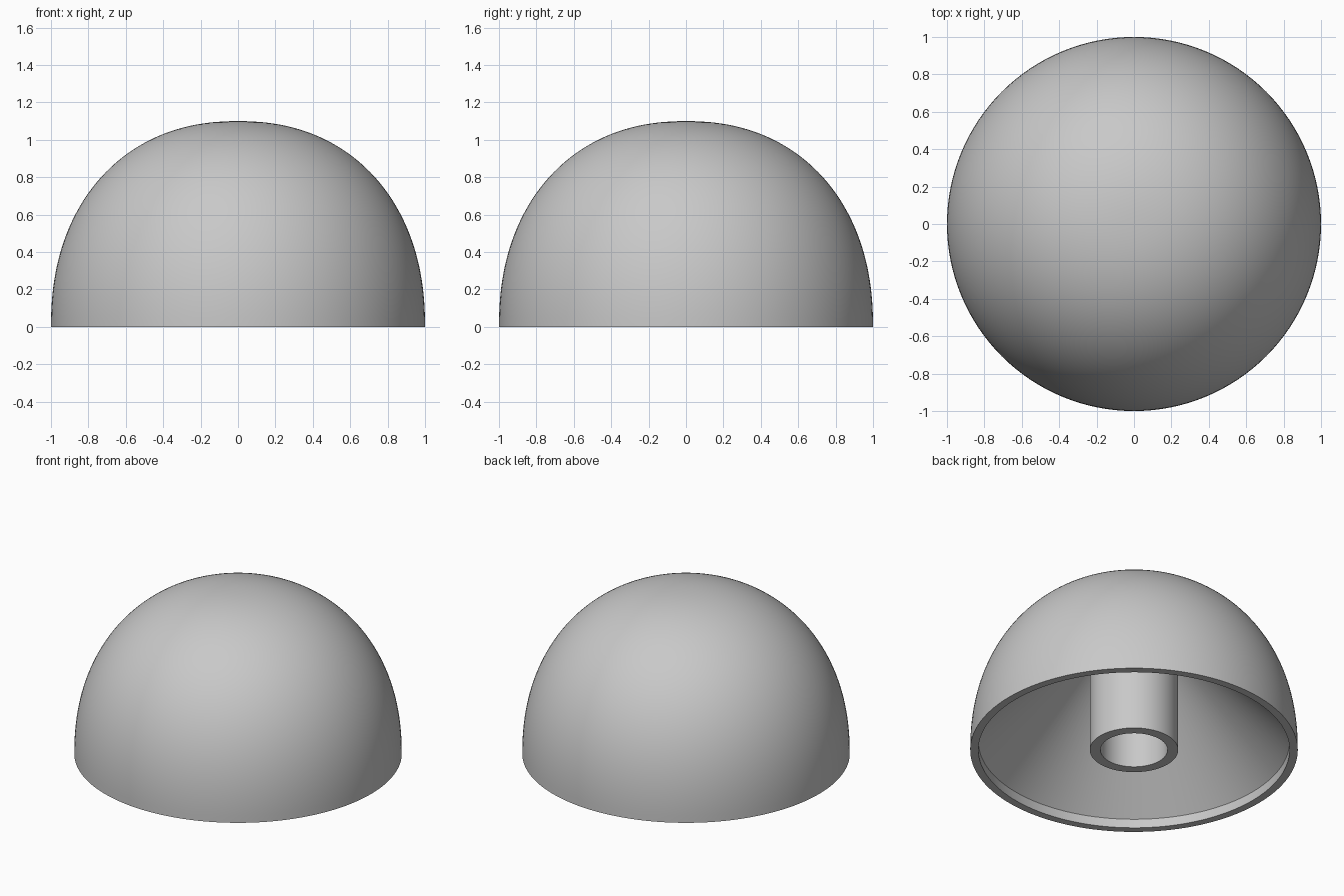
import bpy, bmesh, math

cube = bpy.data.objects.get("Cube")
if cube:
    bpy.data.objects.remove(cube)

HEIGHT = 1.1
POWER = 2 / 2.2
RIM_R, RIM_H = 0.95, 0.06      # inside of the rim
STEM_R, HOLE_R = 0.27, 0.205   # hollow centre post
CEILING = 0.73                 # where the inner cone meets the post

grey = bpy.data.materials.new("plain grey")
grey.use_nodes = True
colour = (0.58, 0.58, 0.58, 1)
grey.diffuse_color = colour
grey.node_tree.nodes["Principled BSDF"].inputs["Base Color"].default_value = colour


def lathe(name, profile, steps=128):
    """Spin an (r, z) profile around the z axis."""
    bm = bmesh.new()
    verts = [bm.verts.new((r, 0, z)) for r, z in profile]
    edges = [bm.edges.new(pair) for pair in zip(verts, verts[1:])]
    bmesh.ops.spin(bm, geom=verts + edges, cent=(0, 0, 0), axis=(0, 0, 1),
                   angle=math.tau, steps=steps)
    bmesh.ops.remove_doubles(bm, verts=bm.verts, dist=0.0001)
    bmesh.ops.recalc_face_normals(bm, faces=bm.faces)
    mesh = bpy.data.meshes.new(name)
    bm.to_mesh(mesh)
    bm.free()
    mesh.materials.append(grey)
    obj = bpy.data.objects.new(name, mesh)
    bpy.context.collection.objects.link(obj)
    bpy.ops.object.select_all(action="DESELECT")
    obj.select_set(True)
    bpy.context.view_layer.objects.active = obj
    bpy.ops.object.shade_smooth_by_angle(angle=math.radians(30))
    return obj


# Outer dome: a slightly full curve from the top down to the rim
angles = [math.pi / 2 * (1 - i / 48) for i in range(49)]
dome = [(max(math.cos(a), 0) ** POWER, HEIGHT * max(math.sin(a), 0) ** POWER)
        for a in angles]
dome[0] = (0, HEIGHT)

# Underside: rim lip, conical hollow, centre post and its blind hole
underside = [(RIM_R, 0), (RIM_R, RIM_H), (STEM_R, CEILING),
             (STEM_R, 0), (HOLE_R, 0), (HOLE_R, CEILING), (0, CEILING)]

lathe("domed_cap", dome + underside)
